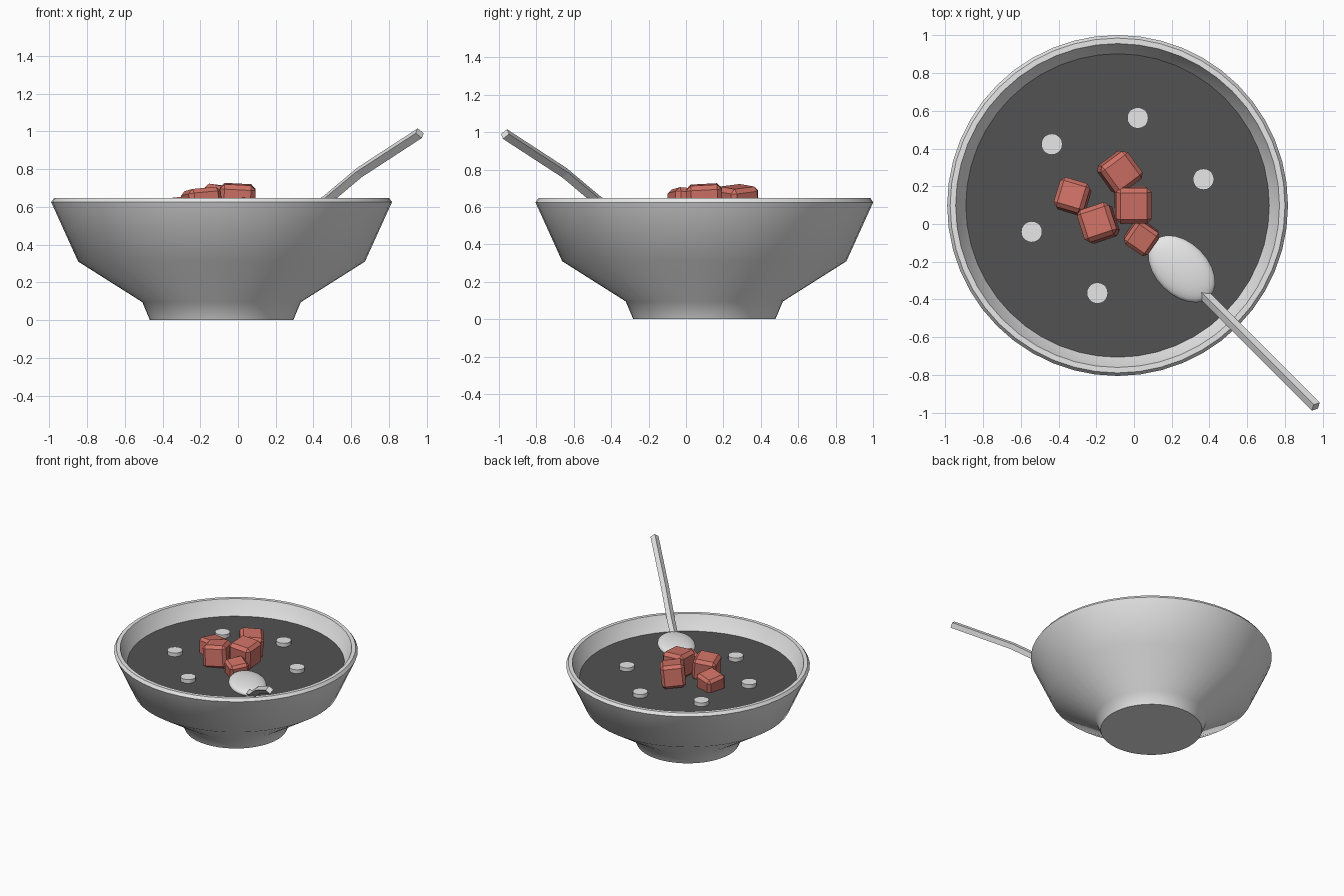
import bpy, bmesh, math
from mathutils import Matrix, Vector

cube = bpy.data.objects.get("Cube")
if cube:
    bpy.data.objects.remove(cube, do_unlink=True)

CENTRE = Vector((-0.087, 0.098, 0))
SOUP_Z = 0.53


def material(name, rgb):
    m = bpy.data.materials.new(name)
    m.use_nodes = True
    colour = (*rgb, 1)
    m.diffuse_color = colour
    m.node_tree.nodes["Principled BSDF"].inputs["Base Color"].default_value = colour
    return m


PALE = material("pale_grey", (0.8, 0.8, 0.8))
DARK = material("dark_broth", (0.085, 0.085, 0.085))
RED = material("brick_red", (0.62, 0.165, 0.13))


def finish(bm, name, mat, smooth=None):
    bmesh.ops.recalc_face_normals(bm, faces=bm.faces)
    mesh = bpy.data.meshes.new(name)
    bm.to_mesh(mesh)
    bm.free()
    mesh.materials.append(mat)
    obj = bpy.data.objects.new(name, mesh)
    bpy.context.collection.objects.link(obj)
    if smooth:
        bpy.ops.object.select_all(action="DESELECT")
        obj.select_set(True)
        bpy.context.view_layer.objects.active = obj
        bpy.ops.object.shade_smooth_by_angle(angle=math.radians(smooth))
    return obj


def lathe(name, profile, mat, segments=48):
    bm = bmesh.new()
    verts = [bm.verts.new((r, 0, z)) for r, z in profile]
    edges = [bm.edges.new(pair) for pair in zip(verts, verts[1:])]
    bmesh.ops.spin(bm, geom=verts + edges, cent=(0, 0, 0), axis=(0, 0, 1),
                   angle=math.tau, steps=segments)
    bmesh.ops.remove_doubles(bm, verts=bm.verts, dist=0.0005)
    bmesh.ops.translate(bm, verts=bm.verts, vec=CENTRE)
    return finish(bm, name, mat, 40)


def disc(name, centre, radius, depth, mat, segments):
    bm = bmesh.new()
    bmesh.ops.create_cone(bm, cap_ends=True, segments=segments, radius1=radius,
                          radius2=radius, depth=depth,
                          matrix=Matrix.Translation(centre))
    return finish(bm, name, mat, 40)


# Footed bowl with a thick wall
lathe("bowl", [(0, 0), (0.38, 0), (0.42, 0.095), (0.76, 0.31), (0.903, 0.625),
               (0.887, 0.648), (0.858, 0.648), (0.715, 0.335), (0.4, 0.14),
               (0, 0.13)], PALE)

# Broth surface
disc("broth", CENTRE + Vector((0, 0, SOUP_Z - 0.01)), 0.804, 0.02, DARK, 48)

# Ring of floating slices
for i in range(6):
    a = math.radians(17 + 60 * i)
    spot = Vector((math.cos(a), math.sin(a), 0)) * 0.476
    disc(f"slice_{i + 1}", CENTRE + spot + Vector((0, 0, SOUP_Z + 0.013)),
         0.056, 0.035, PALE, 20)

# Chunks: x, y, z, size, turn, tilt
chunks = [(-0.075, 0.275, 0.62, 0.18, 36, 6), (-0.325, 0.145, 0.56, 0.165, -17, -6),
          (-0.005, 0.1, 0.625, 0.19, 0, 3), (-0.19, 0.005, 0.605, 0.18, 18, -5),
          (0.04, -0.07, 0.565, 0.15, -35, 5)]
for i, (x, y, z, size, turn, tilt) in enumerate(chunks):
    bm = bmesh.new()
    bmesh.ops.create_cube(bm, size=size)
    bmesh.ops.bevel(bm, geom=bm.edges[:], offset=size * 0.13, segments=1,
                    affect="EDGES")
    place = (Matrix.Translation((x, y, z)) @ Matrix.Rotation(math.radians(turn), 4, "Z")
             @ Matrix.Rotation(math.radians(tilt), 4, "X")
             @ Matrix.Rotation(math.radians(tilt), 4, "Y"))
    bmesh.ops.transform(bm, matrix=place, verts=bm.verts)
    finish(bm, f"chunk_{i + 1}", RED)

# Spoon head
bm = bmesh.new()
bmesh.ops.create_uvsphere(bm, u_segments=24, v_segments=14, radius=1)
place = (Matrix.Translation((0.253, -0.238, 0.575))
         @ Matrix.Rotation(math.radians(-45), 4, "Z")
         @ Matrix.Diagonal((0.21, 0.139, 0.045, 1)))
bmesh.ops.transform(bm, matrix=place, verts=bm.verts)
finish(bm, "spoon_head", PALE, 60)

# Spoon handle: diamond section swept along a bent path
bm = bmesh.new()
side = Vector((1, 1, 0)).normalized() * 0.03
rise = Vector((-0.36, 0.36, 0.86)).normalized() * 0.03
rings = []
for d, z in [(0.365, 0.575), (0.46, 0.628), (0.645, 0.783), (0.963, 0.99)]:
    p = Vector((d, -d - 0.005, z))
    rings.append([bm.verts.new(p + o) for o in (side, rise, -side, -rise)])
for a, b in zip(rings, rings[1:]):
    for k in range(4):
        n = (k + 1) % 4
        bm.faces.new((a[k], a[n], b[n], b[k]))
bm.faces.new(rings[0])
bm.faces.new(rings[-1])
finish(bm, "spoon_handle", PALE)
